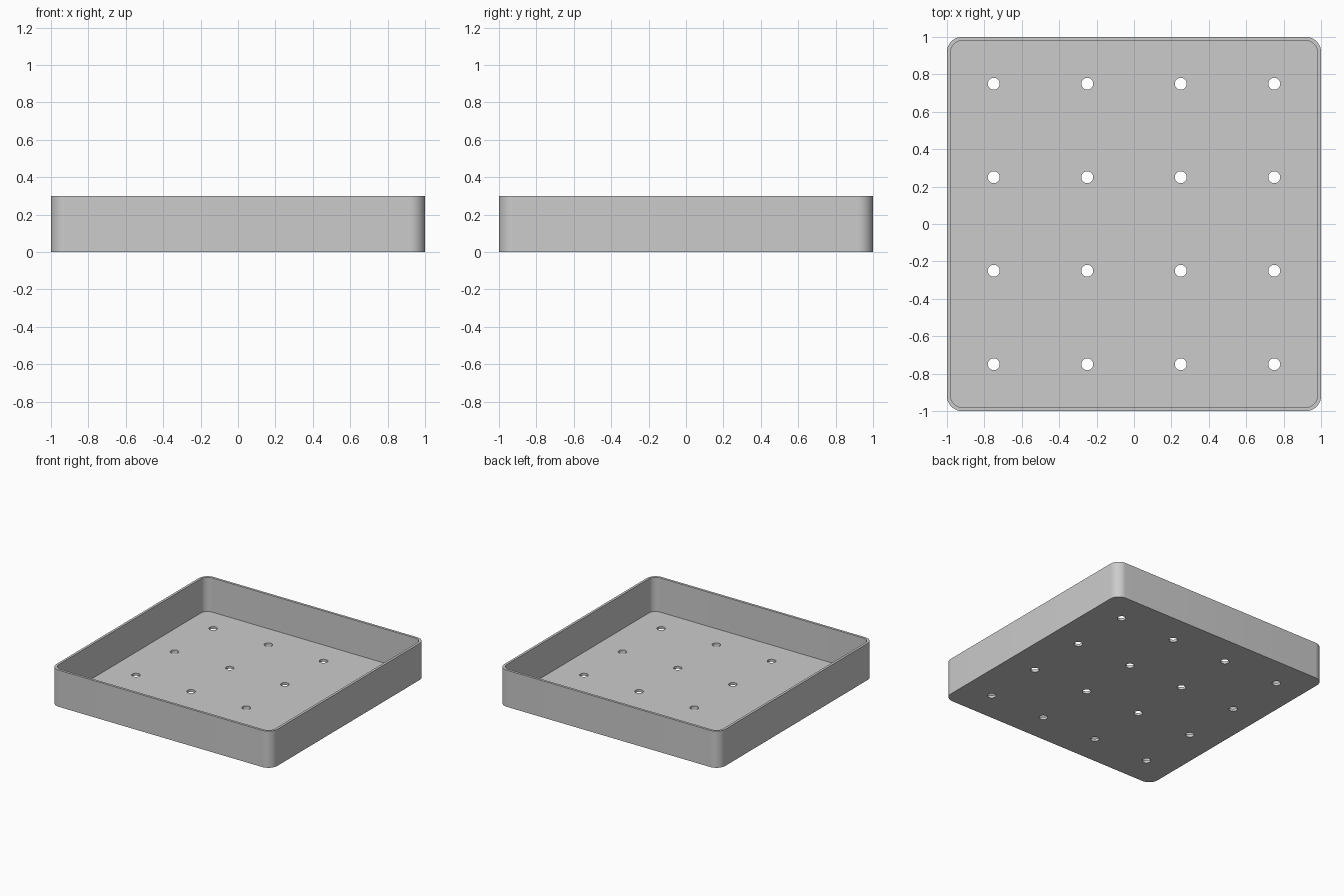
import bpy, bmesh, math

if "Cube" in bpy.data.objects:
    bpy.data.objects.remove(bpy.data.objects["Cube"])

HEIGHT, WALL, FLOOR = 0.30, 0.02, 0.02
CORNER, HOLE_R = 0.08, 0.032


def rounded_square(half, radius, steps=12):
    """Outline of a square with rounded corners, counter-clockwise."""
    c = half - radius
    pts = []
    for q, (sx, sy) in enumerate([(1, 1), (-1, 1), (-1, -1), (1, -1)]):
        for i in range(steps + 1):
            a = math.pi / 2 * (q + i / steps)
            pts.append((sx * c + radius * math.cos(a), sy * c + radius * math.sin(a)))
    return pts


def circle(x, y, r, n=32):
    return [(x + r * math.cos(2 * math.pi * i / n), y + r * math.sin(2 * math.pi * i / n))
            for i in range(n)]


def prisms(name, outlines, z0, z1):
    """One object holding an upright prism for each outline."""
    bm = bmesh.new()
    for pts in outlines:
        low = [bm.verts.new((x, y, z0)) for x, y in pts]
        high = [bm.verts.new((x, y, z1)) for x, y in pts]
        bm.faces.new(low[::-1])
        bm.faces.new(high)
        for i in range(len(pts)):
            j = (i + 1) % len(pts)
            bm.faces.new((low[i], low[j], high[j], high[i]))
    mesh = bpy.data.meshes.new(name)
    bm.to_mesh(mesh)
    bm.free()
    obj = bpy.data.objects.new(name, mesh)
    bpy.context.collection.objects.link(obj)
    return obj


# Tray body
tray = prisms("tray", [rounded_square(1, CORNER)], 0, HEIGHT)
grey = bpy.data.materials.new("light grey")
grey.diffuse_color = (0.6, 0.6, 0.6, 1)
grey.use_nodes = True
grey.node_tree.nodes["Principled BSDF"].inputs["Base Color"].default_value = grey.diffuse_color
tray.data.materials.append(grey)

# Hollow inside and the four by four grid of drain holes
grid = (-0.75, -0.25, 0.25, 0.75)
cavity = prisms("cavity_cutter", [rounded_square(1 - WALL, CORNER - WALL)], FLOOR, HEIGHT + 0.1)
holes = prisms("hole_cutter", [circle(x, y, HOLE_R) for x in grid for y in grid], -0.1, 0.1)

bpy.context.view_layer.objects.active = tray
for cutter in (cavity, holes):
    cutter.hide_render = True
    cutter.data.materials.append(grey)
    mod = tray.modifiers.new(cutter.name, 'BOOLEAN')
    mod.operation = 'DIFFERENCE'
    mod.solver = 'EXACT'
    mod.object = cutter
    bpy.ops.object.modifier_apply(modifier=mod.name)
    bpy.data.objects.remove(cutter)

# Smooth corners and hole walls, sharp rims
bpy.ops.object.select_all(action='DESELECT')
tray.select_set(True)
bpy.ops.object.shade_smooth_by_angle(angle=math.radians(30))
